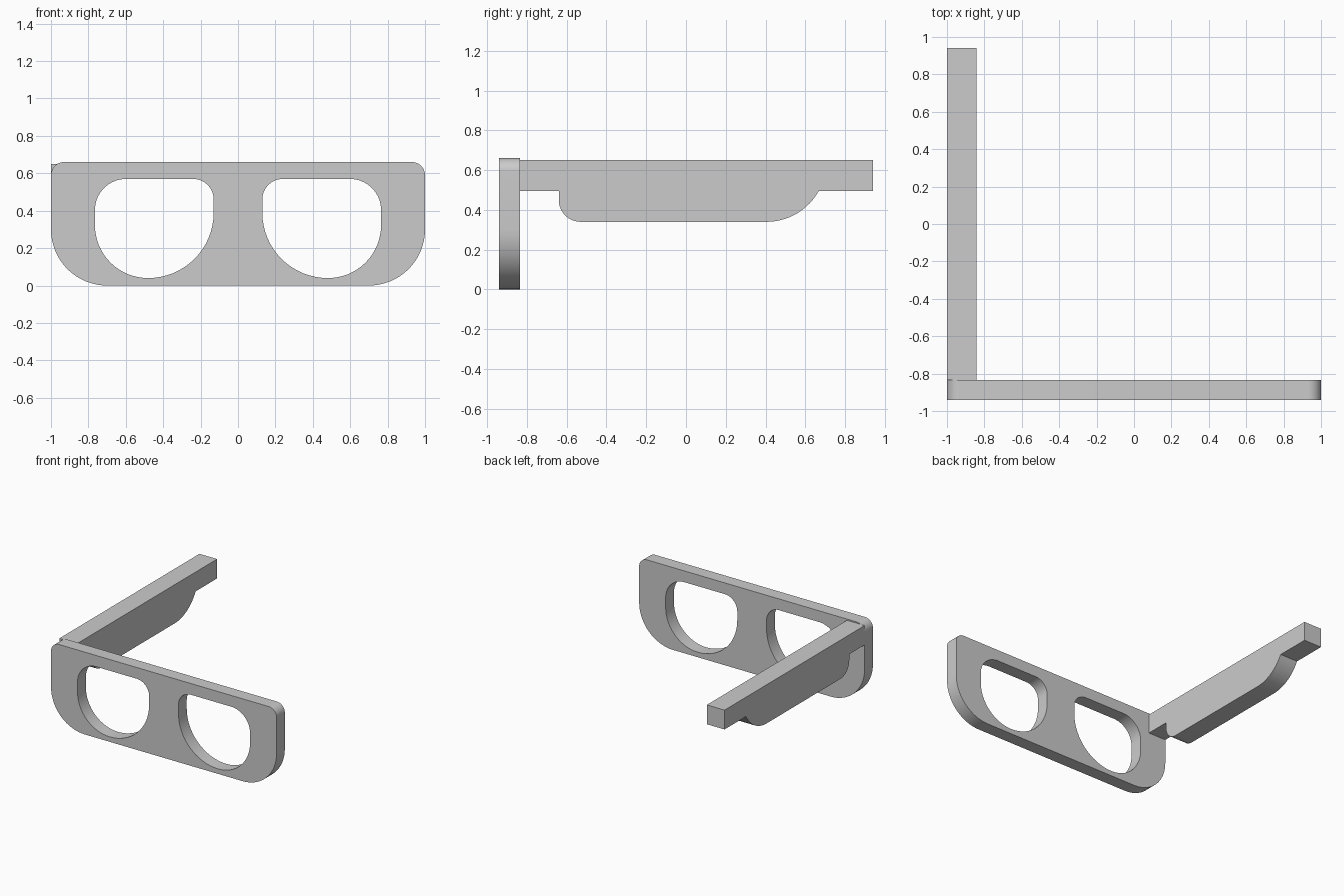
import bpy, bmesh
from math import sin, cos, radians, asin, degrees
from mathutils import Euler

if "Cube" in bpy.data.objects:
    bpy.data.objects.remove(bpy.data.objects["Cube"])


def arc(cx, cy, r, a0, a1, n=16):
    """Points along a circular arc, angles in degrees."""
    return [(cx + r * cos(radians(a0 + (a1 - a0) * i / n)),
             cy + r * sin(radians(a0 + (a1 - a0) * i / n))) for i in range(n + 1)]


def rounded_rect(x0, x1, y0, y1, bl, br, tr, tl):
    """Rectangle with a separate radius for each corner."""
    return (arc(x0 + bl, y0 + bl, bl, 180, 270) + arc(x1 - br, y0 + br, br, 270, 360)
            + arc(x1 - tr, y1 - tr, tr, 0, 90) + arc(x0 + tl, y1 - tl, tl, 90, 180))


def extrude_profile(name, outlines, depth, rotation, location):
    """Solid from a filled 2D outline; extra outlines become holes."""
    curve = bpy.data.curves.new(name, 'CURVE')
    curve.dimensions = '2D'
    curve.fill_mode = 'BOTH'
    curve.extrude = depth / 2
    for pts in outlines:
        spline = curve.splines.new('POLY')
        spline.points.add(len(pts) - 1)
        for p, (x, y) in zip(spline.points, pts):
            p.co = (x, y, 0, 1)
        spline.use_cyclic_u = True
    obj = bpy.data.objects.new(name, curve)
    bpy.context.collection.objects.link(obj)
    bpy.ops.object.select_all(action='DESELECT')
    obj.select_set(True)
    bpy.context.view_layer.objects.active = obj
    bpy.ops.object.convert(target='MESH')
    obj = bpy.context.view_layer.objects.active
    obj.data.transform(Euler([radians(a) for a in rotation]).to_matrix().to_4x4())
    obj.location = location
    bm = bmesh.new()
    bm.from_mesh(obj.data)
    bmesh.ops.remove_doubles(bm, verts=bm.verts, dist=0.0005)
    bmesh.ops.recalc_face_normals(bm, faces=bm.faces)
    bm.to_mesh(obj.data)
    bm.free()
    bpy.ops.object.shade_smooth_by_angle(angle=radians(30))
    return obj


# Front frame with two mirrored lens openings
rim = rounded_rect(-1, 1, 0, 0.66, 0.3, 0.3, 0.07, 0.07)
left_lens = rounded_rect(-0.765, -0.13, 0.04, 0.57, 0.283, 0.35, 0.11, 0.167)
right_lens = [(-x, z) for x, z in reversed(left_lens)]
extrude_profile("front_frame", [rim, left_lens, right_lens], 0.105,
                (90, 0, 0), (0, -0.8875, 0))

# Single temple arm: straight bar with a deeper rounded section below it
bar_bottom, bar_top, pad_bottom = 0.495, 0.65, 0.34
sweep_r = 0.30
sweep_end = -degrees(asin((pad_bottom + sweep_r - bar_bottom) / sweep_r))
arm = ([(-0.835, bar_top), (-0.835, bar_bottom), (-0.64, bar_bottom)]
       + arc(-0.53, pad_bottom + 0.11, 0.11, 180, 270)
       + arc(0.405, pad_bottom + sweep_r, sweep_r, -90, sweep_end)
       + [(0.94, bar_bottom), (0.94, bar_top)])
extrude_profile("temple_arm", [arm], 0.157, (90, 0, 90), (-0.9215, 0, 0))
